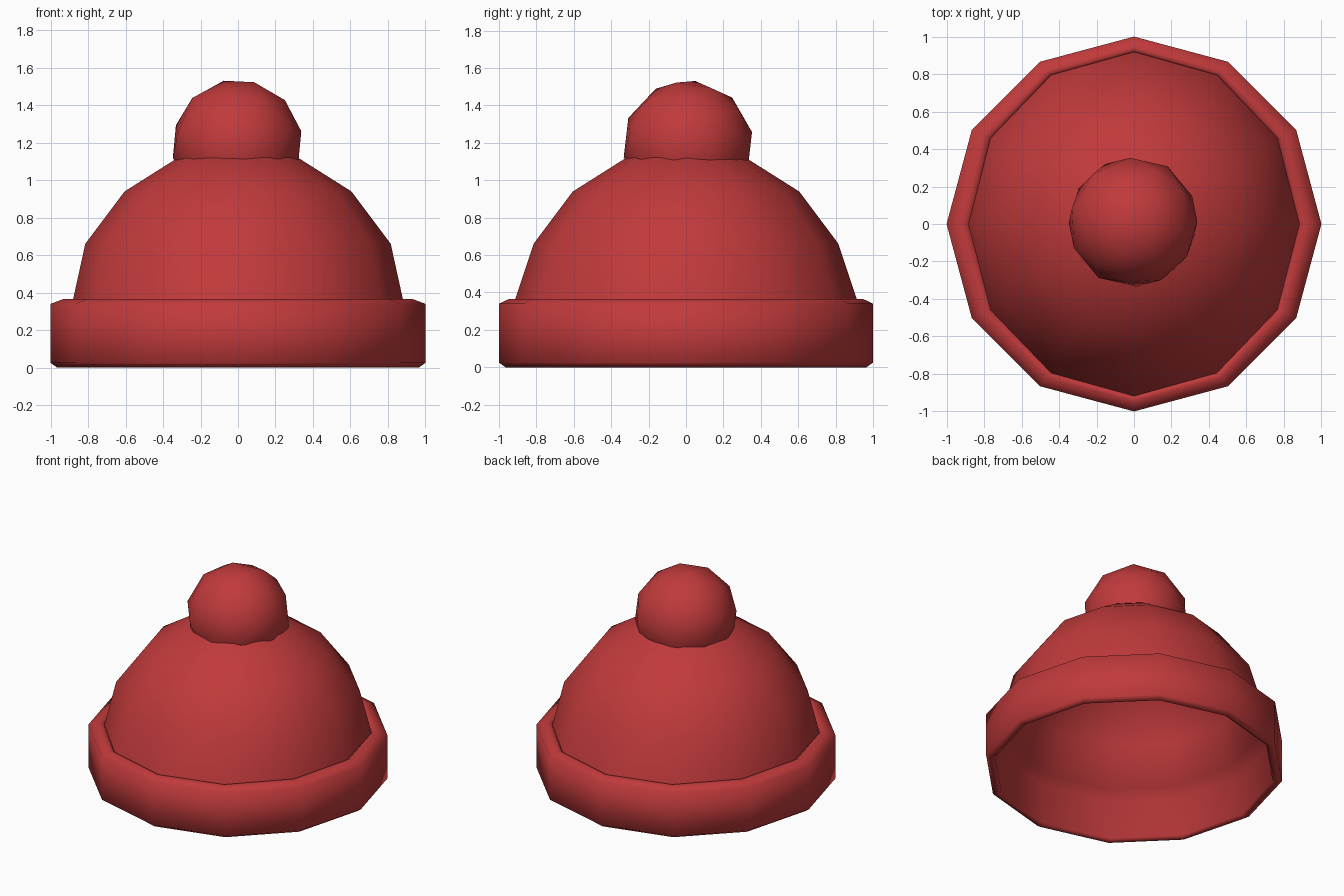
import bpy, bmesh, math

if "Cube" in bpy.data.objects:
    bpy.data.objects.remove(bpy.data.objects["Cube"])

red = bpy.data.materials.new("knit red")
red.diffuse_color = (0.53, 0.042, 0.044, 1)
red.use_nodes = True
red.node_tree.nodes["Principled BSDF"].inputs["Base Color"].default_value = red.diffuse_color
SIDES = 12


def lathe(name, profile):
    """Spin (rx, ry, z) rings around z; a ring of zero radius becomes a pole."""
    bm = bmesh.new()
    rings = []
    for rx, ry, z in profile:
        if rx == 0:
            rings.append([bm.verts.new((0, 0, z))] * SIDES)
        else:
            rings.append([bm.verts.new((rx * math.cos(2 * math.pi * i / SIDES),
                                        ry * math.sin(2 * math.pi * i / SIDES), z))
                          for i in range(SIDES)])
    for a, b in zip(rings, rings[1:]):
        for i in range(SIDES):
            j = (i + 1) % SIDES
            # profiles run from the top outward and down, so this order faces out
            bm.faces.new(list(dict.fromkeys((b[i], b[j], a[j], a[i]))))
    return finish(name, bm)


def finish(name, bm):
    for f in bm.faces:
        f.smooth = True
    mesh = bpy.data.meshes.new(name)
    bm.to_mesh(mesh)
    bm.free()
    mesh.materials.append(red)
    ob = bpy.data.objects.new(name, mesh)
    bpy.context.collection.objects.link(ob)
    return ob


# Crown: dome that ends inside the brim
lathe("crown", [(0, 0, 1.18), (0.32, 0.32, 1.12), (0.605, 0.605, 0.94),
                (0.815, 0.815, 0.66), (0.883, 0.918, 0.35)])

# Brim: folded band, from the crown over the outside, the inner wall, then the lining
lathe("brim", [(0.883, 0.918, 0.35), (0.90, 0.925, 0.366), (0.93, 0.945, 0.366),
               (1, 1, 0.34), (1, 1, 0.025), (0.965, 0.965, 0.0),
               (0.938, 0.938, 0.02), (0.925, 0.93, 0.30), (0.83, 0.85, 0.34),
               (0.75, 0.75, 0.62), (0.55, 0.55, 0.87), (0.29, 0.29, 1.04), (0, 0, 1.10)])

# Pompom: low-poly ball, slightly tilted
bm = bmesh.new()
bmesh.ops.create_icosphere(bm, subdivisions=2, radius=0.35)
pom = finish("pompom", bm)
pom.location = (-0.005, 0.01, 1.19)
pom.rotation_euler = (0.2, 0.25, 0.1)
